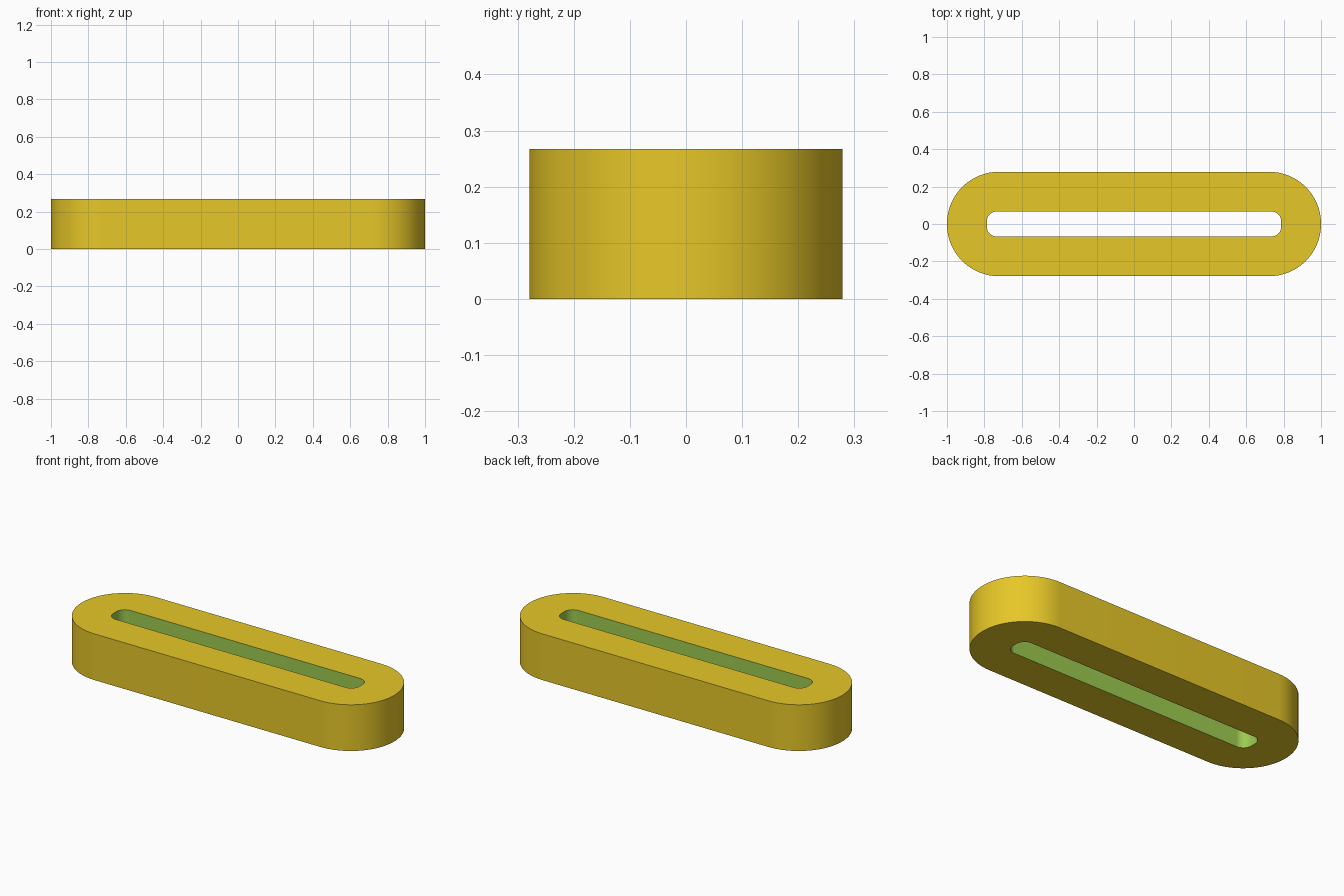
import bpy, bmesh, math

if "Cube" in bpy.data.objects:
    bpy.data.objects.remove(bpy.data.objects["Cube"])

HEIGHT = 0.267


def srgb(r, g, b):
    f = lambda c: c / 12.92 if c <= 0.04045 else ((c + 0.055) / 1.055) ** 2.4
    return (f(r / 255), f(g / 255), f(b / 255), 1)


def material(name, color):
    m = bpy.data.materials.new(name)
    m.diffuse_color = color
    m.use_nodes = True
    m.node_tree.nodes["Principled BSDF"].inputs["Base Color"].default_value = m.diffuse_color
    return m


def rounded_outline(half_x, half_y, radius, steps):
    """Counter-clockwise rounded rectangle, same point count for equal steps."""
    points = []
    for quarter, (sx, sy) in enumerate([(1, 1), (-1, 1), (-1, -1), (1, -1)]):
        for i in range(steps + 1):
            a = (quarter + i / steps) * math.pi / 2
            points.append((sx * (half_x - radius) + radius * math.cos(a),
                           sy * (half_y - radius) + radius * math.sin(a)))
    return points


bm = bmesh.new()


def ring(outline, z):
    return [bm.verts.new((x, y, z)) for x, y in outline]


def bridge(a, b, mat):
    n = len(a)
    for i in range(n):
        j = (i + 1) % n
        face = bm.faces.new((a[i], a[j], b[j], b[i]))
        face.material_index = mat


# Rounded body and the slot running through it
outer = rounded_outline(1.0, 0.279, 0.278, 24)
slot = rounded_outline(0.787, 0.067, 0.053, 24)
outer_low, outer_top = ring(outer, 0), ring(outer, HEIGHT)
slot_low, slot_top = ring(slot, 0), ring(slot, HEIGHT)

bridge(outer_low, outer_top, 0)   # outside wall
bridge(outer_top, slot_top, 0)    # top rim
bridge(slot_top, slot_low, 1)     # slot wall
bridge(slot_low, outer_low, 0)    # underside

mesh = bpy.data.meshes.new("slotted_link")
bm.to_mesh(mesh)
bm.free()
link = bpy.data.objects.new("slotted_link", mesh)
bpy.context.collection.objects.link(link)
mesh.materials.append(material("golden yellow", srgb(249, 215, 44)))
mesh.materials.append(material("leaf green", srgb(157, 203, 81)))

# Smooth round ends, crisp rims
bpy.context.view_layer.objects.active = link
link.select_set(True)
bpy.ops.object.shade_smooth_by_angle(angle=math.radians(30))
